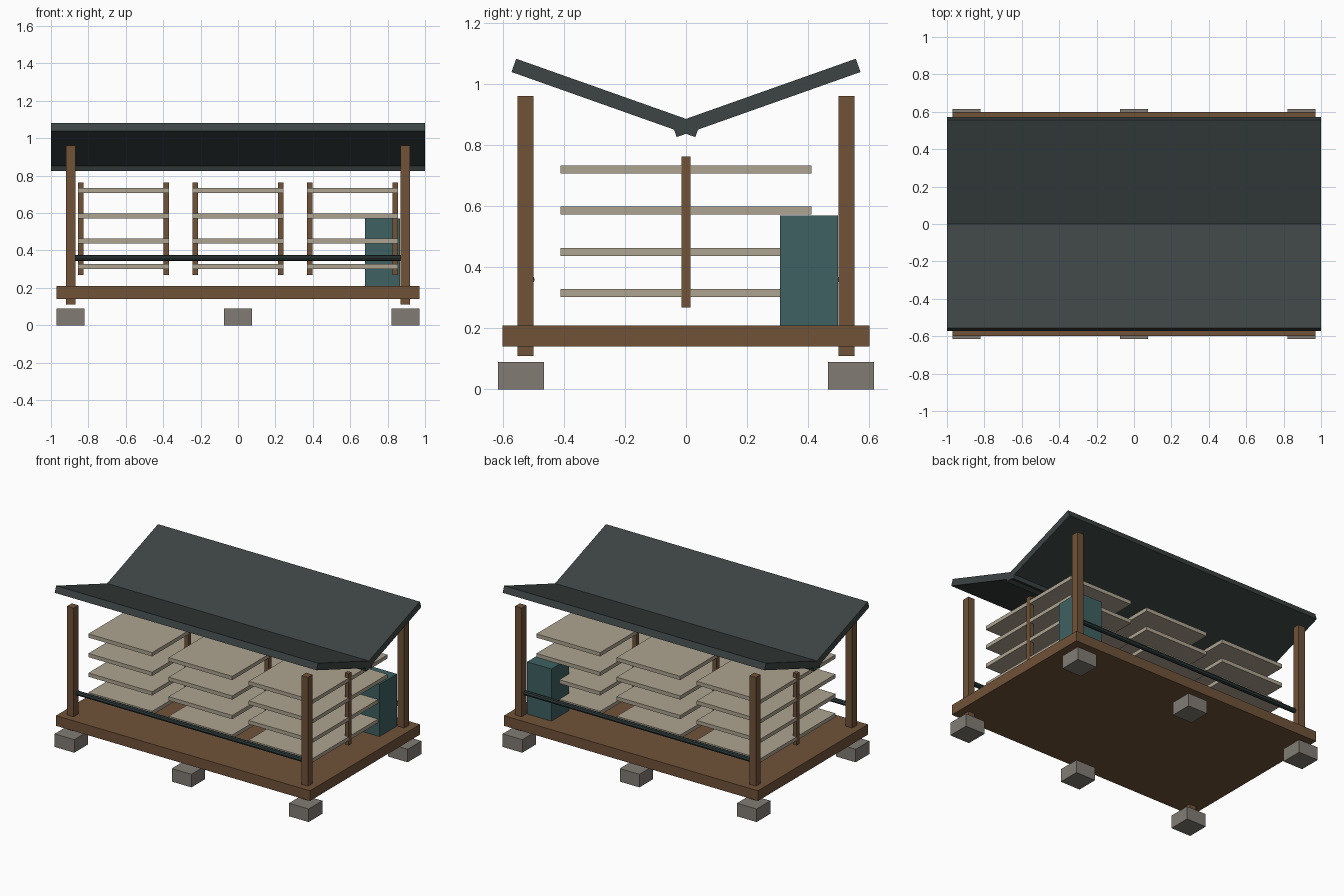
import bpy
from math import radians, pi

if "Cube" in bpy.data.objects:
    bpy.data.objects.remove(bpy.data.objects["Cube"])


def material(name, r, g, b):
    m = bpy.data.materials.new(name)
    m.diffuse_color = (r, g, b, 1)
    m.use_nodes = True
    m.node_tree.nodes["Principled BSDF"].inputs["Base Color"].default_value = m.diffuse_color
    return m


WOOD = material("brown_wood", 0.16, 0.085, 0.04)
BOARD = material("pale_board", 0.42, 0.37, 0.28)
ROOF = material("dark_roof", 0.045, 0.058, 0.056)
STONE = material("grey_stone", 0.22, 0.2, 0.175)
TEAL = material("teal_paint", 0.05, 0.12, 0.12)
METAL = material("dark_rail", 0.025, 0.04, 0.04)


def box(name, center, size, mat, tilt=0):
    bpy.ops.mesh.primitive_cube_add(size=1, location=center, rotation=(tilt, 0, 0))
    o = bpy.context.object
    o.name = name
    o.scale = size
    o.data.materials.append(mat)
    return o


# Raised floor deck
box("floor_deck", (0, 0, 0.175), (1.94, 1.2, 0.07), WOOD)

for s, side in ((-1, "front"), (1, "back")):
    # Footing blocks
    for x, pos in ((-0.895, "left"), (0, "middle"), (0.895, "right")):
        box(f"{side}_{pos}_footing", (x, s * 0.54, 0.045), (0.15, 0.15, 0.09), STONE)
    # Corner posts
    for x, pos in ((-0.895, "left"), (0.895, "right")):
        box(f"{side}_{pos}_post", (x, s * 0.525, 0.535), (0.05, 0.052, 0.85), WOOD)
    # Low rail between the posts
    bpy.ops.mesh.primitive_cylinder_add(vertices=8, radius=0.016, depth=1.74,
                                        location=(0, s * 0.511, 0.36),
                                        rotation=(0, pi / 2, 0))
    rail = bpy.context.object
    rail.name = f"{side}_rail"
    rail.data.materials.append(METAL)
    # Inward-sloping roof panel
    box(f"{side}_roof_panel", (0, s * 0.2625, 0.954), (2, 0.638, 0.046), ROOF,
        s * radians(19.5))

# Three shelf racks: two thin uprights and four boards each
for x, pos in ((-0.612, "left"), (0, "middle"), (0.612, "right")):
    for s in (-1, 1):
        box(f"{pos}_rack_upright", (x + s * 0.229, 0, 0.516), (0.03, 0.03, 0.494), WOOD)
    for i in range(4):
        box(f"{pos}_rack_shelf", (x, 0, 0.315 + i * 0.135), (0.486, 0.82, 0.026), BOARD)

# Cabinet in the back right corner
box("corner_cabinet", (0.773, 0.402, 0.39), (0.186, 0.19, 0.36), TEAL)
